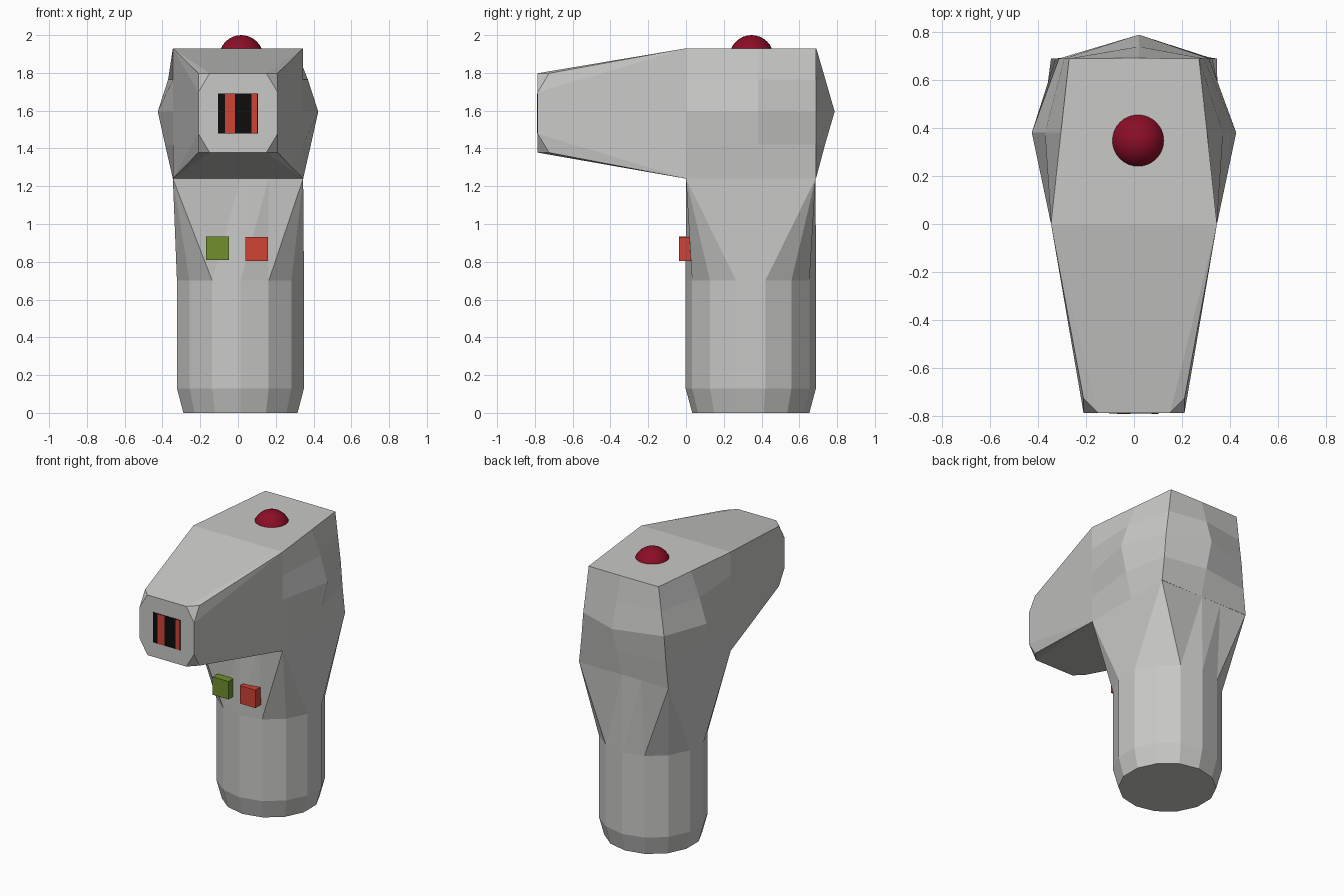
import bpy, bmesh, math
from mathutils import Vector

if "Cube" in bpy.data.objects:
    bpy.data.objects.remove(bpy.data.objects["Cube"])


def material(name, rgb):
    m = bpy.data.materials.new(name)
    m.diffuse_color = (*rgb, 1)
    m.use_nodes = True
    m.node_tree.nodes["Principled BSDF"].inputs["Base Color"].default_value = m.diffuse_color
    return m


GREY = material("light grey", (0.58, 0.58, 0.57))
CRIMSON = material("crimson", (0.26, 0.004, 0.02))
RED = material("button red", (0.62, 0.055, 0.035))
GREEN = material("button green", (0.16, 0.28, 0.025))
BLACK = material("black", (0.004, 0.004, 0.004))


def finish(name, bm, mat):
    bmesh.ops.recalc_face_normals(bm, faces=bm.faces)
    me = bpy.data.meshes.new(name)
    bm.to_mesh(me)
    bm.free()
    me.materials.append(mat)
    ob = bpy.data.objects.new(name, me)
    bpy.context.collection.objects.link(ob)
    return ob


def box(name, lo, hi, mat):
    bm = bmesh.new()
    bmesh.ops.create_cube(bm, size=1)
    for v in bm.verts:
        v.co = Vector([(a + b) / 2 + c * (b - a) for a, b, c in zip(lo, hi, v.co)])
    return finish(name, bm, mat)


# Handle: 14-sided grip that flares into a square collar under the head
N, CX, CY = 14, 0.013, 0.343
CORNERS = {2, 5, 9, 12}
bm = bmesh.new()


def ring_point(k, r):
    a = 2 * math.pi * k / N
    return CX + r * math.sin(a), CY - r * math.cos(a)


def collar_point(k):
    x, y = ring_point(k, 0.345)
    if k in CORNERS or 2 < k < 5 or 9 < k < 12:
        x = math.copysign(0.345, x - CX)
    if k in CORNERS or not (2 < k < 5 or 9 < k < 12):
        y = 0.0 if y < CY else 0.686
    return x, y


rows = [[bm.verts.new((*ring_point(k, r), z)) for k in range(N)]
        for r, z in ((0.31, 0), (0.345, 0.13), (0.345, 0.7))]
rows.append([bm.verts.new((*collar_point(k), 1.24)) for k in range(N)])
for i in range(3):
    for k in range(N):
        j = (k + 1) % N
        a, b, c, d = rows[i][k], rows[i][j], rows[i + 1][j], rows[i + 1][k]
        if i < 2:
            bm.faces.new((a, b, c, d))
        elif k in CORNERS:
            bm.faces.new((a, b, d))
            bm.faces.new((b, c, d))
        else:
            bm.faces.new((a, b, c))
            bm.faces.new((a, c, d))
bm.faces.new(rows[0])
finish("handle", bm, GREY)

# Head: stacked rows whose sides and back bulge at mid height
bm = bmesh.new()
rows = []
for z, side, corner, back in ((1.24, 0.345, 0.345, 0.686), (1.42, 0.386, 0.326, 0.736),
                              (1.595, 0.425, 0.312, 0.787), (1.765, 0.37, 0.29, 0.738),
                              (1.93, 0.304, 0.27, 0.69)):
    pts = [(0.345, 0), (side, 0.38), (corner, 0.688), (0.02, back),
           (-corner, 0.688), (-side, 0.38), (-0.345, 0)]
    rows.append([bm.verts.new((x, y, z)) for x, y in pts])
for low, high in zip(rows, rows[1:]):
    for k in range(6):
        bm.faces.new((low[k], low[k + 1], high[k + 1], high[k]))
bm.faces.new(rows[0])
bm.faces.new(rows[-1])
finish("head", bm, GREY)

# Snout: tapered hull with its four front corners cut off
bm = bmesh.new()
for sx in (-1, 1):
    for sz in (-1, 1):
        for x, y, h in ((0.345, 0, 0.345), (0.21, -0.66, 0.21), (0.21, -0.725, 0.21),
                        (0.15, -0.785, 0.21), (0.21, -0.785, 0.11)):
            mid = 1.585 if y == 0 else 1.588
            bm.verts.new((sx * x, y, mid + sz * h))
bmesh.ops.convex_hull(bm, input=bm.verts)
bmesh.ops.delete(bm, geom=[f for f in bm.faces if f.calc_center_median().y > -0.001],
                 context='FACES_ONLY')
bmesh.ops.dissolve_limit(bm, angle_limit=0.01, verts=bm.verts, edges=bm.edges)
finish("snout", bm, GREY)

# Emitter window with glowing stripes
box("window", (-0.105, -0.788, 1.48), (0.105, -0.783, 1.69), BLACK)
for i, (a, b) in enumerate(((-0.07, -0.015), (0.072, 0.1))):
    box(f"window_stripe_{i + 1}", (a, -0.79, 1.482), (b, -0.786, 1.688), RED)

# Buttons on the grip
box("green_button", (-0.17, -0.037, 0.81), (-0.047, 0.03, 0.935), GREEN)
box("red_button", (0.04, -0.037, 0.805), (0.16, 0.03, 0.93), RED)

# Dome lamp on top
bm = bmesh.new()
bmesh.ops.create_uvsphere(bm, u_segments=32, v_segments=16, radius=0.117)
bmesh.ops.translate(bm, verts=bm.verts, vec=(0.017, 0.347, 1.883))
for f in bm.faces:
    f.smooth = True
finish("dome_lamp", bm, CRIMSON)
